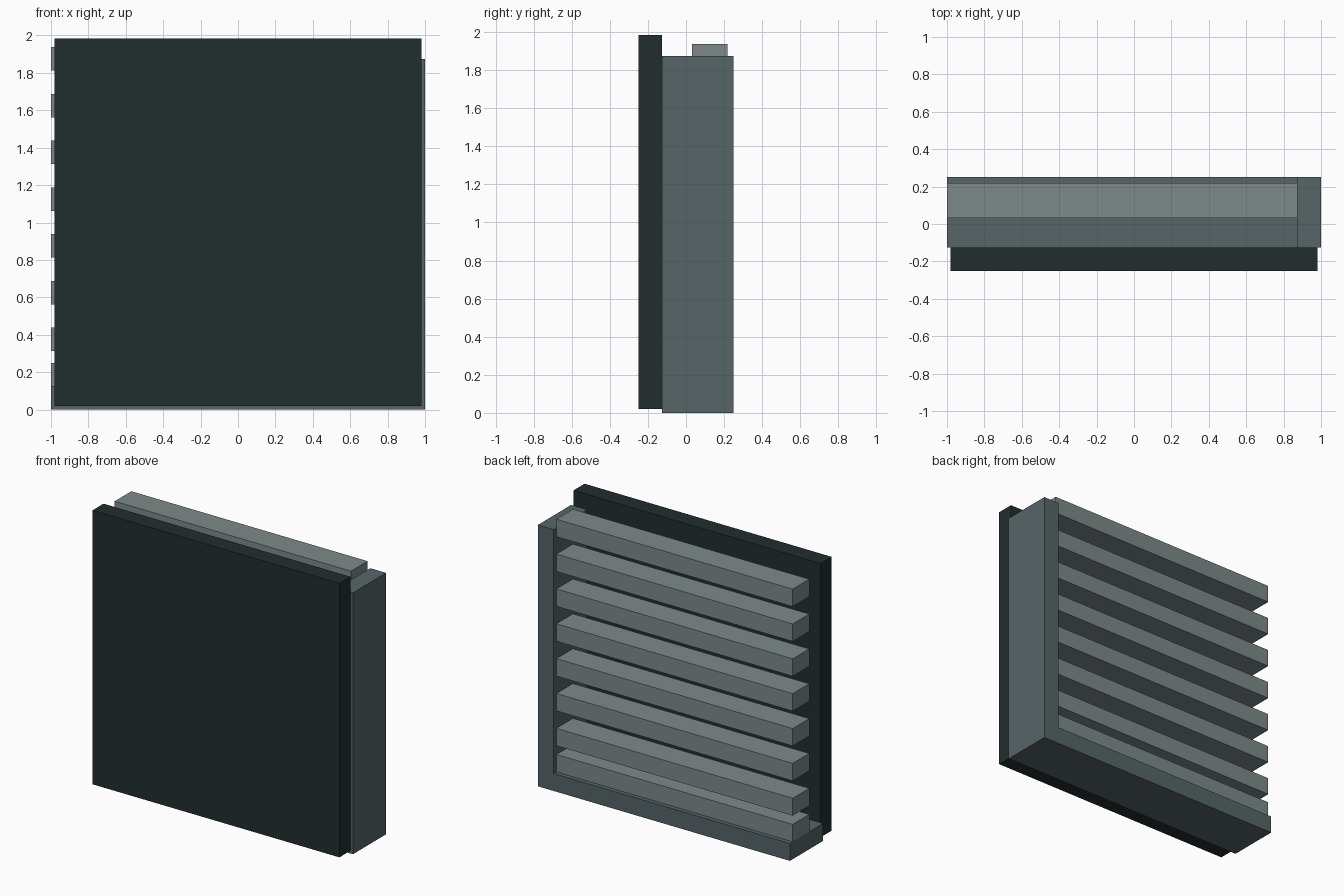
import bpy, bmesh
from mathutils import Vector

if "Cube" in bpy.data.objects:
    bpy.data.objects.remove(bpy.data.objects["Cube"])


def material(name, color):
    m = bpy.data.materials.new(name)
    m.diffuse_color = (*color, 1)
    m.use_nodes = True
    m.node_tree.nodes["Principled BSDF"].inputs["Base Color"].default_value = m.diffuse_color
    return m


DARK = material("dark slate", (0.016, 0.027, 0.028))
MID = material("mid grey", (0.092, 0.130, 0.136))
LIGHT = material("light grey", (0.200, 0.254, 0.250))


def box(name, lo, hi, mat):
    """Box spanning two opposite corners."""
    lo, hi = Vector(lo), Vector(hi)
    bm = bmesh.new()
    bmesh.ops.create_cube(bm, size=1)
    for v in bm.verts:
        v.co = (lo + hi) / 2 + v.co * (hi - lo)
    mesh = bpy.data.meshes.new(name)
    bm.to_mesh(mesh)
    bm.free()
    mesh.materials.append(mat)
    obj = bpy.data.objects.new(name, mesh)
    bpy.context.collection.objects.link(obj)
    return obj


# Flat panel across the front
box("panel", (-0.98, -0.25, 0.02), (0.98, -0.125, 1.985), DARK)

# L-shaped frame behind it: side post and bottom rail
box("side_post", (0.875, -0.125, 0), (1, 0.25, 1.875), MID)
box("bottom_rail", (-1, -0.125, 0), (0.875, 0.25, 0.125), MID)

# Evenly spaced slats, plus one resting on the rail
slat_bottoms = [0.125] + [0.3125 + 0.25 * i for i in range(7)]
for i, z in enumerate(slat_bottoms):
    box(f"slat_{i + 1}", (-1, 0.031, z), (0.875, 0.219, z + 0.125), LIGHT)
